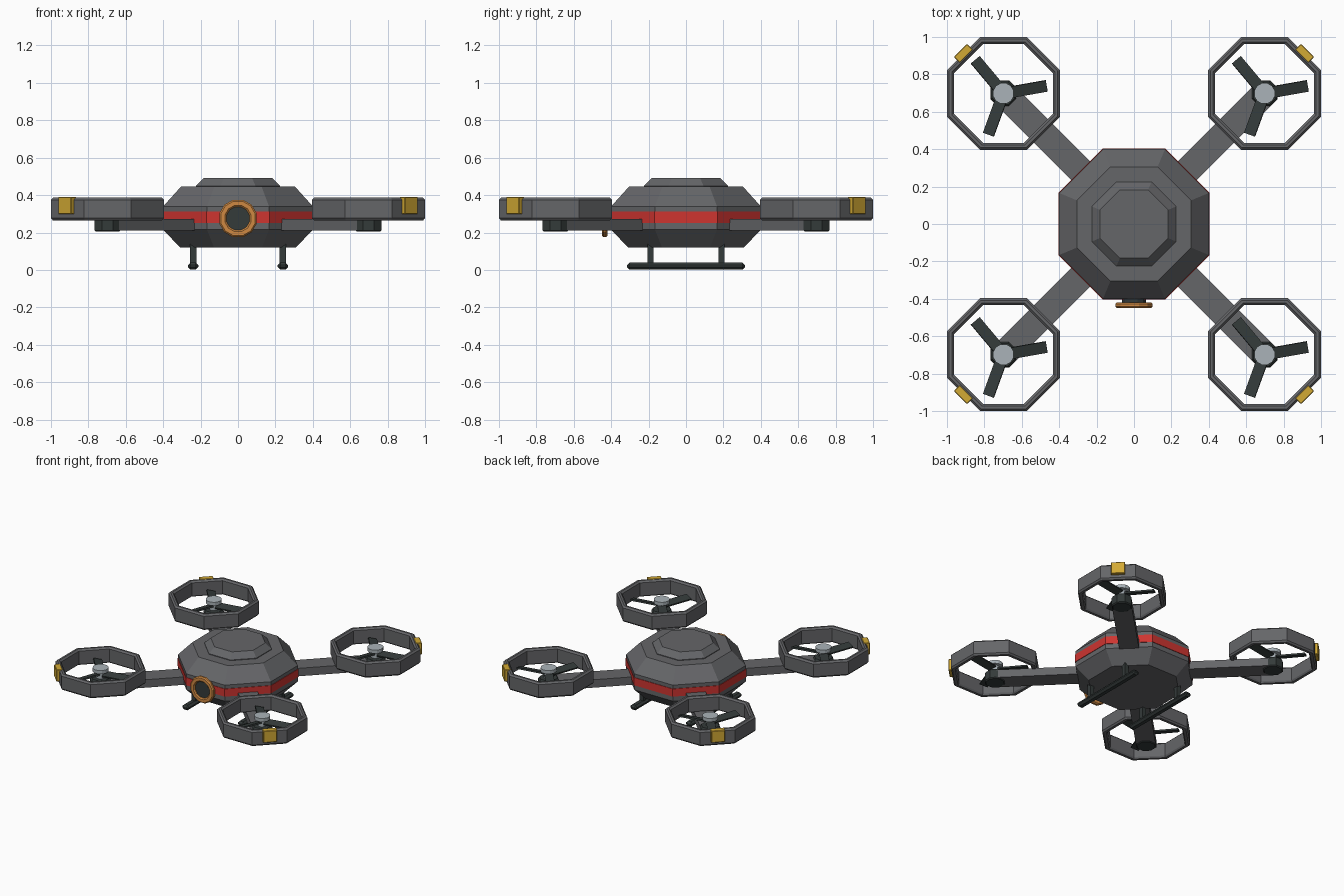
import bpy, bmesh, math
from mathutils import Matrix, Vector

if "Cube" in bpy.data.objects:
    bpy.data.objects.remove(bpy.data.objects["Cube"])


def material(name, r, g, b):
    m = bpy.data.materials.new(name)
    m.use_nodes = True
    m.diffuse_color = (r, g, b, 1)
    m.node_tree.nodes["Principled BSDF"].inputs["Base Color"].default_value = (r, g, b, 1)
    return m


GREY = material("body grey", 0.13, 0.132, 0.14)
DARK = material("dark charcoal", 0.034, 0.043, 0.042)
RED = material("stripe red", 0.62, 0.035, 0.03)
ORANGE = material("lens orange", 0.62, 0.25, 0.055)
YELLOW = material("marker yellow", 0.65, 0.4, 0.035)
SILVER = material("hub silver", 0.4, 0.45, 0.48)


def finish(bm, name, mat, matrix=None):
    if matrix:
        bm.transform(matrix)
    bmesh.ops.recalc_face_normals(bm, faces=bm.faces)
    mesh = bpy.data.meshes.new(name)
    bm.to_mesh(mesh)
    bm.free()
    mesh.materials.append(mat)
    obj = bpy.data.objects.new(name, mesh)
    bpy.context.collection.objects.link(obj)
    return obj


def lathe(name, profile, sides, mat, matrix=None, closed=False):
    """Revolve (apothem, z) points around z with flat sides; cap the ends unless closed."""
    bm = bmesh.new()
    grow = 1 / math.cos(math.pi / sides)
    rings = []
    for r, z in profile:
        angles = [(i + 0.5) * math.tau / sides for i in range(sides)]
        rings.append([bm.verts.new((r * grow * math.cos(a), r * grow * math.sin(a), z)) for a in angles])
    pairs = list(zip(rings, rings[1:]))
    if closed:
        pairs.append((rings[-1], rings[0]))
    else:
        bm.faces.new(rings[0])
        bm.faces.new(rings[-1])
    for a, b in pairs:
        for i in range(sides):
            j = (i + 1) % sides
            bm.faces.new((a[i], a[j], b[j], b[i]))
    return finish(bm, name, mat, matrix)


def box(name, size, mat, matrix, bevel=0):
    bm = bmesh.new()
    bmesh.ops.create_cube(bm, size=1)
    bm.transform(Matrix.Diagonal(Vector((*size, 1))))
    if bevel:
        bmesh.ops.bevel(bm, geom=bm.edges[:], offset=bevel, segments=1, affect="EDGES")
    return finish(bm, name, mat, matrix)


def at(x, y, z):
    return Matrix.Translation((x, y, z))


def turn(degrees, axis="Z"):
    return Matrix.Rotation(math.radians(degrees), 4, axis)


# Body shell, top cap and stripe
lathe("body", [(0.31, 0.12), (0.4, 0.215), (0.4, 0.34), (0.305, 0.445)], 8, GREY)
lathe("top_cap", [(0.225, 0.44), (0.225, 0.45), (0.182, 0.492)], 8, GREY)
lathe("red_stripe", [(0.39, 0.252), (0.404, 0.252), (0.404, 0.312), (0.39, 0.312)], 8, RED, closed=True)

# Front camera
facing = at(0, 0, 0.275) @ turn(90, "X")
lathe("camera_neck", [(0.065, 0.38), (0.065, 0.435)], 12, DARK, facing)
lathe("camera_ring", [(0.062, 0.42), (0.092, 0.42), (0.1, 0.428), (0.1, 0.442), (0.092, 0.45), (0.07, 0.45),
                      (0.062, 0.442)], 12, ORANGE, facing, closed=True)

# Landing skids
for side, x in (("left", 0.24), ("right", -0.24)):
    box(side + "_skid", (0.056, 0.63, 0.038), DARK, at(x, 0, 0.02), 0.014)
    for end, y in (("front", -0.19), ("back", 0.19)):
        box(f"{side}_{end}_strut", (0.034, 0.034, 0.13), DARK, at(x, y, 0.09))

# Four arms, each with a guard ring, motor and three-blade rotor
for side, sx in (("left", 1), ("right", -1)):
    for end, sy in (("front", -1), ("back", 1)):
        tag = f"{end}_{side}_"
        outward = turn(math.degrees(math.atan2(sy, sx)))
        centre = at(sx * 0.698, sy * 0.698, 0)
        box(tag + "arm", (0.66, 0.14, 0.062), GREY, outward @ at(0.64, 0, 0.241))
        lathe(tag + "motor", [(0.062, 0.205), (0.07, 0.212), (0.07, 0.268), (0.06, 0.285)], 8, DARK, centre)
        lathe(tag + "shaft", [(0.03, 0.28), (0.03, 0.335)], 12, SILVER, centre)
        lathe(tag + "hub", [(0.055, 0.335), (0.055, 0.362)], 12, SILVER, centre)
        lathe(tag + "guard_ring", [(0.272, 0.265), (0.292, 0.265), (0.302, 0.277), (0.302, 0.375), (0.29, 0.387),
                                   (0.276, 0.387), (0.264, 0.375), (0.264, 0.277)], 8, GREY, centre, closed=True)
        box(tag + "marker", (0.045, 0.1, 0.092), YELLOW, centre @ outward @ at(0.303, 0, 0.344), 0.004)
        for i in range(3):
            spin = centre @ turn(10 + 120 * i)
            box(f"{tag}blade_{i + 1}", (0.21, 0.062, 0.012), DARK, spin @ at(0.13, 0, 0.315) @ turn(14, "X"))
